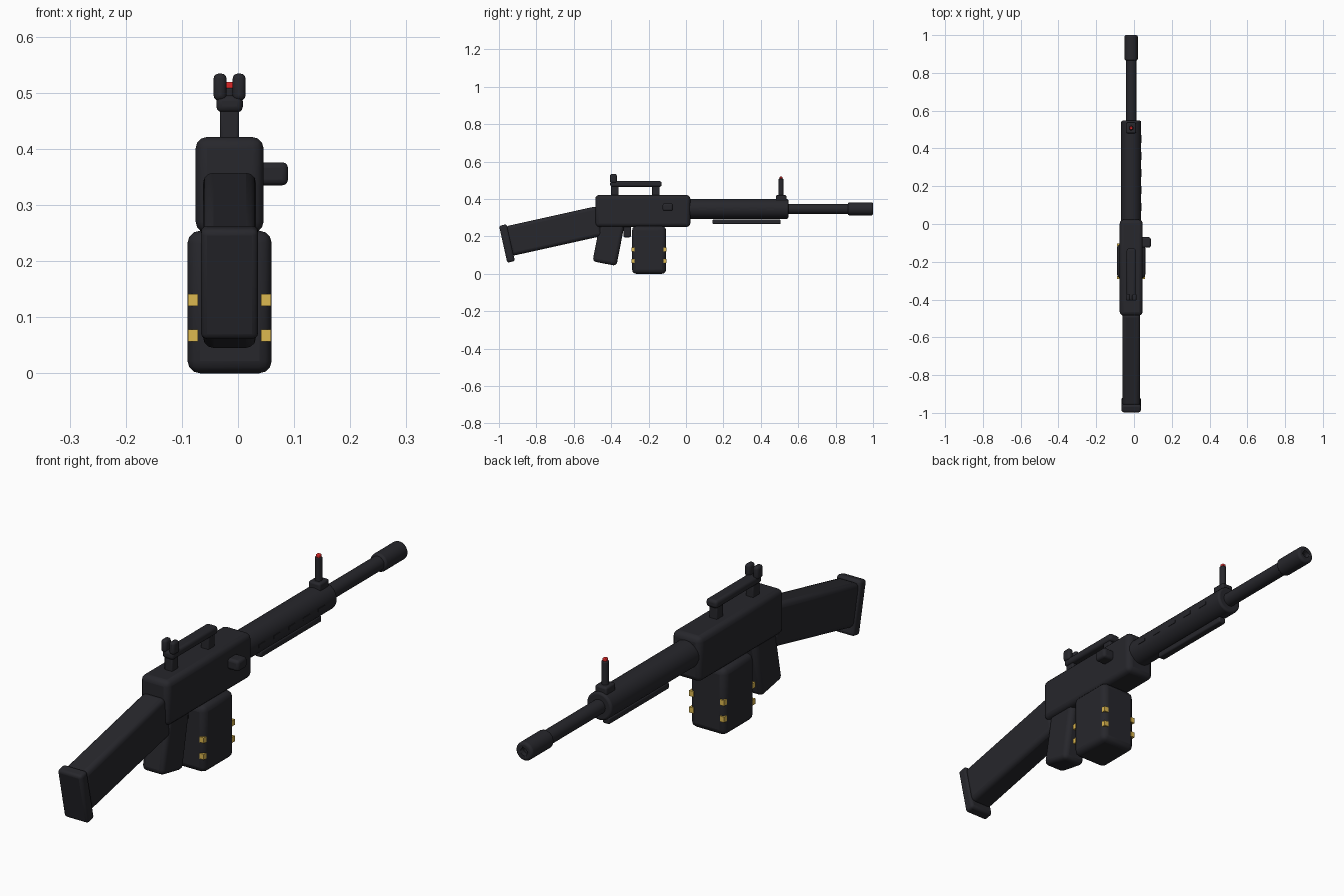
import bpy, math
from mathutils import Matrix

if "Cube" in bpy.data.objects:
    bpy.data.objects.remove(bpy.data.objects["Cube"])

CX = -0.015          # centre plane of the body
BARREL_Z = 0.347     # bore axis height


def material(name, rgb):
    m = bpy.data.materials.new(name)
    m.diffuse_color = (*rgb, 1)
    m.use_nodes = True
    m.node_tree.nodes["Principled BSDF"].inputs["Base Color"].default_value = m.diffuse_color
    return m


BLACK = material("black", (0.02, 0.02, 0.025))
BRASS = material("brass", (0.72, 0.48, 0.08))
RED = material("red", (0.7, 0.02, 0.02))


def finish(ob, name, mat, bevel=0.0, segments=3):
    ob.name = name
    ob.data.materials.append(mat)
    if bevel:
        b = ob.modifiers.new("bevel", 'BEVEL')
        b.width, b.segments, b.limit_method = bevel, segments, 'ANGLE'
    bpy.ops.object.shade_smooth_by_angle(angle=math.radians(35))
    return ob


def box(name, x, y, z, bevel=0.008, mat=BLACK, tilt=0.0):
    """Bevelled box from (min, max) ranges, tilted about its own centre."""
    mid = [(a + b) / 2 for a, b in (x, y, z)]
    size = [b - a for a, b in (x, y, z)]
    bpy.ops.mesh.primitive_cube_add(size=1)
    ob = bpy.context.object
    ob.data.transform(Matrix.Diagonal((*size, 1)))
    ob.location = mid
    ob.rotation_euler.x = math.radians(tilt)
    return finish(ob, name, mat, bevel)


def mid_box(name, width, y, z, bevel=0.008, mat=BLACK, tilt=0.0):
    return box(name, (CX - width / 2, CX + width / 2), y, z, bevel, mat, tilt)


def rod(name, radius, y, bevel, sides=32):
    """Cylinder along the bore axis."""
    bpy.ops.mesh.primitive_cylinder_add(vertices=sides, radius=radius, depth=y[1] - y[0],
                                        location=(CX, sum(y) / 2, BARREL_Z),
                                        rotation=(math.pi / 2, 0, 0))
    return finish(bpy.context.object, name, BLACK, bevel)


# Receiver and side knob
mid_box("receiver", 0.121, (-0.485, 0.023), (0.25, 0.421), 0.02)
box("bolt_knob", (0.03, 0.089), (-0.125, -0.07), (0.335, 0.376), 0.01)

# Stock and butt pad share the same slope
mid_box("stock", 0.094, (-0.955, -0.455), (0.147, 0.309), 0.018, tilt=12.5)
mid_box("butt_pad", 0.102, (-0.978, -0.936), (0.061, 0.263), 0.011, tilt=12.5)

# Grip and trigger
mid_box("grip", 0.094, (-0.478, -0.348), (0.052, 0.29), 0.018, tilt=-11)
mid_box("trigger", 0.03, (-0.335, -0.294), (0.195, 0.26), 0.008)

# Magazine with brass corner clips
mid_box("magazine", 0.15, (-0.288, -0.106), (0.0, 0.254), 0.022)
for x in (-0.089, 0.041):
    for y in (-0.291, -0.119):
        for z in (0.057, 0.12):
            box("brass_clip", (x, x + 0.018), (y, y + 0.016), (z, z + 0.021), 0, BRASS)

# Handguard, side slots and bar underneath
rod("handguard", 0.053, (0.0, 0.547), 0.008)
for i in range(5):
    y = 0.07 + i * 0.09
    box("side_slot", (CX + 0.04, CX + 0.0545), (y, y + 0.04), (0.341, 0.353), 0)
mid_box("under_bar", 0.03, (0.142, 0.506), (0.265, 0.29), 0.006)

# Barrel and muzzle with a shallow bore
rod("barrel", 0.027, (0.53, 0.88), 0)
muzzle = rod("muzzle", 0.035, (0.865, 1.0), 0.009)
bore = rod("bore_cutter", 0.014, (0.98, 1.05), 0)
bore.hide_render = True
bore.hide_set(True)
cut = muzzle.modifiers.new("bore", 'BOOLEAN')
cut.object, cut.operation = bore, 'DIFFERENCE'

# Front sight
mid_box("front_sight_base", 0.05, (0.48, 0.537), (0.385, 0.42), 0.007)
bpy.ops.mesh.primitive_cylinder_add(vertices=16, radius=0.013, depth=0.095,
                                    location=(CX, 0.508, 0.4605))
finish(bpy.context.object, "front_sight_post", BLACK, 0.003)
mid_box("front_sight_tip", 0.015, (0.5, 0.516), (0.503, 0.519), 0.003, RED)

# Carry handle and rear sight prongs
for y in (-0.4, -0.181):
    mid_box("handle_leg", 0.034, (y, y + 0.04), (0.41, 0.475), 0.005)
mid_box("handle_bar", 0.047, (-0.405, -0.13), (0.465, 0.495), 0.01)
for side in (-1, 1):
    x = CX + side * 0.017
    box("rear_sight_prong", (x - 0.0115, x + 0.0115), (-0.406, -0.37), (0.486, 0.534), 0.009)
